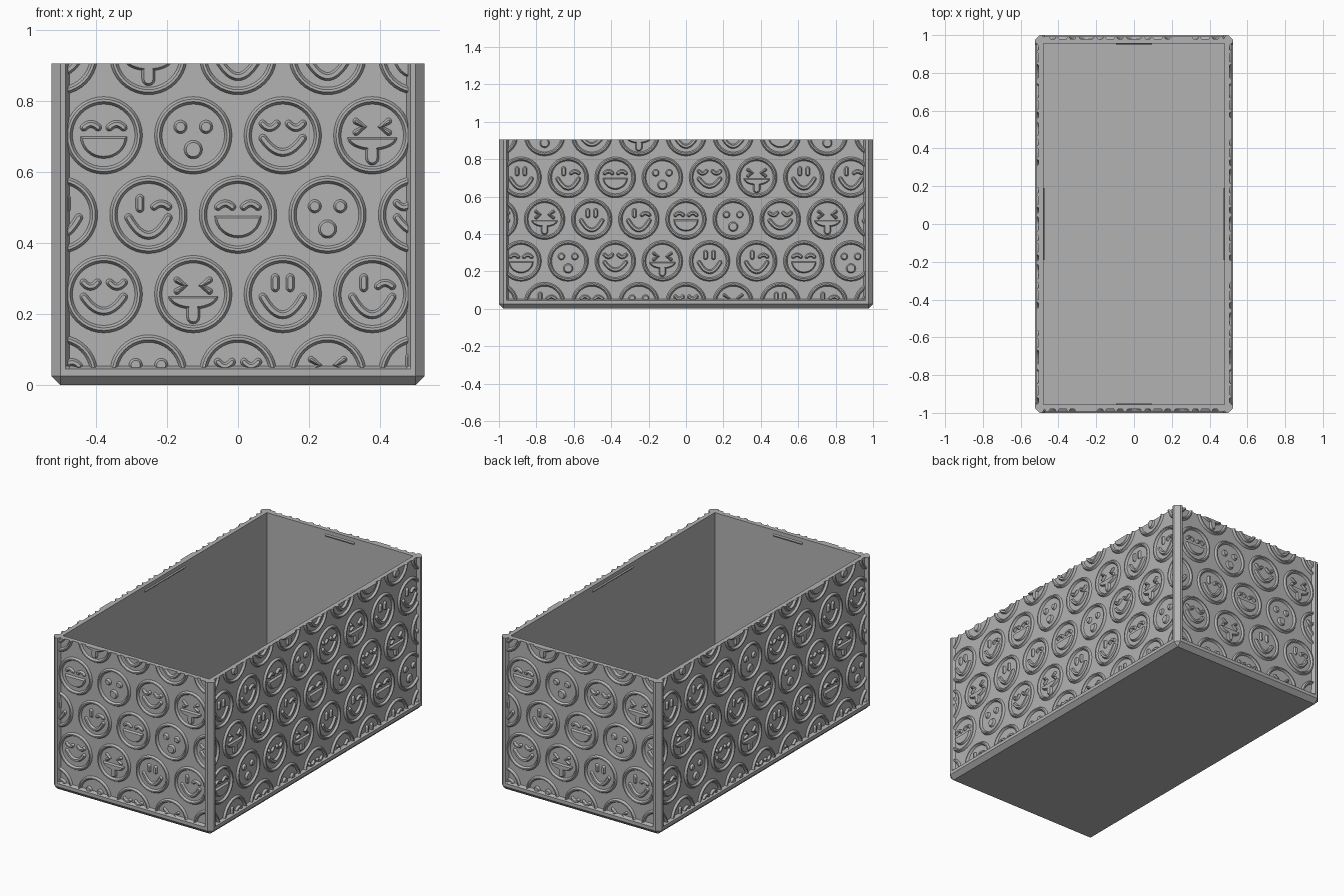
import bpy, bmesh, math
from mathutils import Matrix, Vector

cube = bpy.data.objects.get("Cube")
if cube:
    bpy.data.objects.remove(cube)

grey = bpy.data.materials.new("plain grey")
grey.use_nodes = True
GREY = (0.45, 0.45, 0.45, 1)
grey.diffuse_color = GREY
grey.node_tree.nodes["Principled BSDF"].inputs["Base Color"].default_value = GREY

HX, HY, TOP = 0.525, 1.0, 0.905      # half width, half length, height
RECESS, RIM, CUT = 0.02, 0.05, 0.025  # panel depth, frame width, chamfer
LIP = 0.045
PITCH, ROW = 0.252, 0.2235
RAISE, SUNK = 0.012, -0.004


def mesh_from(bm, name):
    bmesh.ops.recalc_face_normals(bm, faces=bm.faces[:])
    mesh = bpy.data.meshes.new(name)
    bm.to_mesh(mesh)
    bm.free()
    mesh.materials.append(grey)
    return mesh


def add(mesh, name, matrix=Matrix()):
    obj = bpy.data.objects.new(name, mesh)
    bpy.context.collection.objects.link(obj)
    obj.matrix_world = matrix
    return obj


def loft(bm, rings, cap_ends=True):
    """Skin a list of equal closed rings, capping first and last."""
    loops = [[bm.verts.new(p) for p in ring] for ring in rings]
    n = len(loops[0])
    for a, b in zip(loops, loops[1:]):
        for i in range(n):
            j = (i + 1) % n
            bm.faces.new((a[i], a[j], b[j], b[i]))
    if cap_ends:
        bm.faces.new(loops[0])
        bm.faces.new(loops[-1])


# Box body: one outline per level, mirrored from one corner
def outline_ring(corner, z):
    pts = list(corner)
    half = pts + [(-x, y) for x, y in reversed(pts)]
    return [(x, y, z) for x, y in half + [(-x, -y) for x, y in half]]


def clamp(corner, mx, my):
    return [(min(x, mx), min(y, my)) for x, y in corner]


post = [(HX, HY - RIM + 0.01), (HX, HY - CUT), (HX - CUT, HY), (HX - RIM + 0.01, HY)]
full = [(HX, HY - RIM)] + post + [(HX - RIM, HY)]
recessed = [(HX - RECESS, HY - RIM)] + post + [(HX - RIM, HY - RECESS)]
foot = clamp([(HX, HY - RIM), (HX, HY), (HX, HY), (HX, HY), (HX, HY), (HX - RIM, HY)],
             HX - CUT, HY - CUT)
inner = clamp(full, HX - LIP, HY - LIP)
levels = [(foot, 0), (full, CUT), (full, LIP), (recessed, LIP + 0.008),
          (recessed, TOP), (inner, TOP), (inner, LIP)]
bm = bmesh.new()
loft(bm, [outline_ring(c, z) for c, z in levels])
bmesh.ops.remove_doubles(bm, verts=bm.verts[:], dist=0.0001)
add(mesh_from(bm, "box_body"), "box_body")


# Relief helpers, drawn in the x-z plane and raised towards -y
def stroke(path, w):
    """Outline of a round-ended line of half width w."""
    path = [Vector(p) for p in path]

    def side(pts):
        out = []
        for i, p in enumerate(pts):
            a, b = pts[max(i - 1, 0)], pts[min(i + 1, len(pts) - 1)]
            t = (b - a).normalized()
            out.append(p + Vector((t.y, -t.x)) * w)
        t = (pts[-1] - pts[-2]).normalized()
        ang = math.atan2(t.y, t.x)
        for k in range(1, 6):
            a = ang - math.pi / 2 + math.pi * k / 6
            out.append(pts[-1] + Vector((math.cos(a), math.sin(a))) * w)
        return out
    return side(path) + side(path[::-1])


def inset(poly, d):
    out = []
    for i, p in enumerate(poly):
        a = (p - poly[i - 1]).normalized()
        b = (poly[(i + 1) % len(poly)] - p).normalized()
        n = Vector((-a.y, a.x)) + Vector((-b.y, b.x))
        out.append(p + n * d / max(n.length_squared / 2, 0.6))
    return out


def raised(bm, poly, at):
    poly = [Vector(p) for p in poly]
    loft(bm, [[(at[0] + p.x, -h, at[1] + p.y) for p in ring] for ring, h in
              ((poly, SUNK), (poly, 0), (inset(poly, 0.006), RAISE))])


def disc(r, x, z, n=20):
    return [(x + r * math.cos(math.tau * i / n), z + r * math.sin(math.tau * i / n))
            for i in range(n)]


def bow(x, z, half, sag, n=10):
    """Parabolic arc: ends at height z, middle lowered by sag."""
    return [(x + half * t, z - sag * (1 - t * t))
            for t in (2 * i / n - 1 for i in range(n + 1))]


def bowl(z, half, depth, n=16):
    """Half-ellipse mouth with a flat top."""
    return [(-half * math.cos(math.pi * i / n), z - depth * math.sin(math.pi * i / n))
            for i in range(n + 1)]


def pill(x):
    return stroke([(x, 0.018), (x, 0.046)], 0.012)


def lid(x, sag):
    return stroke(bow(x, 0.027 + sag / 2, 0.02, sag), 0.0105)


def chevron(s):
    return stroke([(s * 0.046, 0.04), (s * 0.024, 0.024), (s * 0.046, 0.008)], 0.009)


smile = stroke(bow(0, -0.008, 0.056, 0.05, 16), 0.0115)
FACES = [
    [pill(-0.021), pill(0.021), smile],                                    # smiling
    [pill(-0.024), lid(0.036, -0.009), smile],                             # winking
    [lid(-0.036, -0.01), lid(0.036, -0.01), bowl(-0.003, 0.066, 0.062)],   # grinning
    [disc(0.019, -0.036, 0.024), disc(0.019, 0.036, 0.024), disc(0.026, 0, -0.04)],
    [lid(-0.037, 0.012), lid(0.037, 0.012),
     stroke(bow(0, -0.008, 0.056, 0.04, 16), 0.0115)],                     # content
    [chevron(-1), chevron(1), bowl(-0.006, 0.07, 0.036),
     stroke([(0, -0.04), (0, -0.065)], 0.019)],                            # tongue out
]
RING = [(0.109, SUNK), (0.109, 0), (0.102, RAISE), (0.095, RAISE), (0.088, 0), (0.088, SUNK)]


def relief_panel(name, half):
    """Staggered rows of round faces, trimmed to the panel edges."""
    bm = bmesh.new()
    low = LIP + 0.004
    for row in range(-2, 3):
        z = 0.479 + row * ROW
        shift = PITCH / 2 if row % 2 else 0
        first = {-2: 4, -1: 0, 0: 2, 1: 4, 2: 0}[row]
        for k in range(-5, 5):
            x = k * PITCH + shift
            if abs(x) > half + 0.1:
                continue
            steps = [[(x + px, -h, z + pz) for px, pz in disc(r, 0, 0, 40)] for r, h in RING]
            loft(bm, steps + steps[:1], cap_ends=False)
            for poly in FACES[(first + k) % 6]:
                raised(bm, poly, (x, z))
    bmesh.ops.remove_doubles(bm, verts=bm.verts[:], dist=0.00001)
    for co, no in (((half, 0, 0), (1, 0, 0)), ((-half, 0, 0), (-1, 0, 0)),
                   ((0, 0, TOP), (0, 0, 1)), ((0, 0, low), (0, 0, -1))):
        cut = bmesh.ops.bisect_plane(bm, geom=bm.verts[:] + bm.edges[:] + bm.faces[:],
                                     plane_co=co, plane_no=no, clear_outer=True)
        edges = [e for e in cut["geom_cut"] if isinstance(e, bmesh.types.BMEdge)]
        bmesh.ops.triangle_fill(bm, edges=edges, use_beauty=True)
    return mesh_from(bm, name)


# Reliefs and inner catch ridges on all four walls
end_mesh = relief_panel("end_relief", HX - RIM + 0.004)
side_mesh = relief_panel("side_relief", HY - RIM + 0.004)
for i, wall in enumerate(("front", "right", "back", "left")):
    mesh, dist, ridge = ((end_mesh, HY, 0.095), (side_mesh, HX, 0.19))[i % 2]
    turn = Matrix.Rotation(i * math.pi / 2, 4, "Z")
    obj = add(mesh, wall + "_relief", turn @ Matrix.Translation((0, RECESS - dist, 0)))

    bm = bmesh.new()
    y, z = LIP - dist, TOP - 0.03
    loft(bm, [[(x, y - 0.003, z - 0.01), (x, y + 0.006, z - 0.002),
               (x, y + 0.006, z + 0.002), (x, y - 0.003, z + 0.01)] for x in (-ridge, ridge)])
    add(mesh_from(bm, wall + "_catch"), wall + "_catch", turn)
